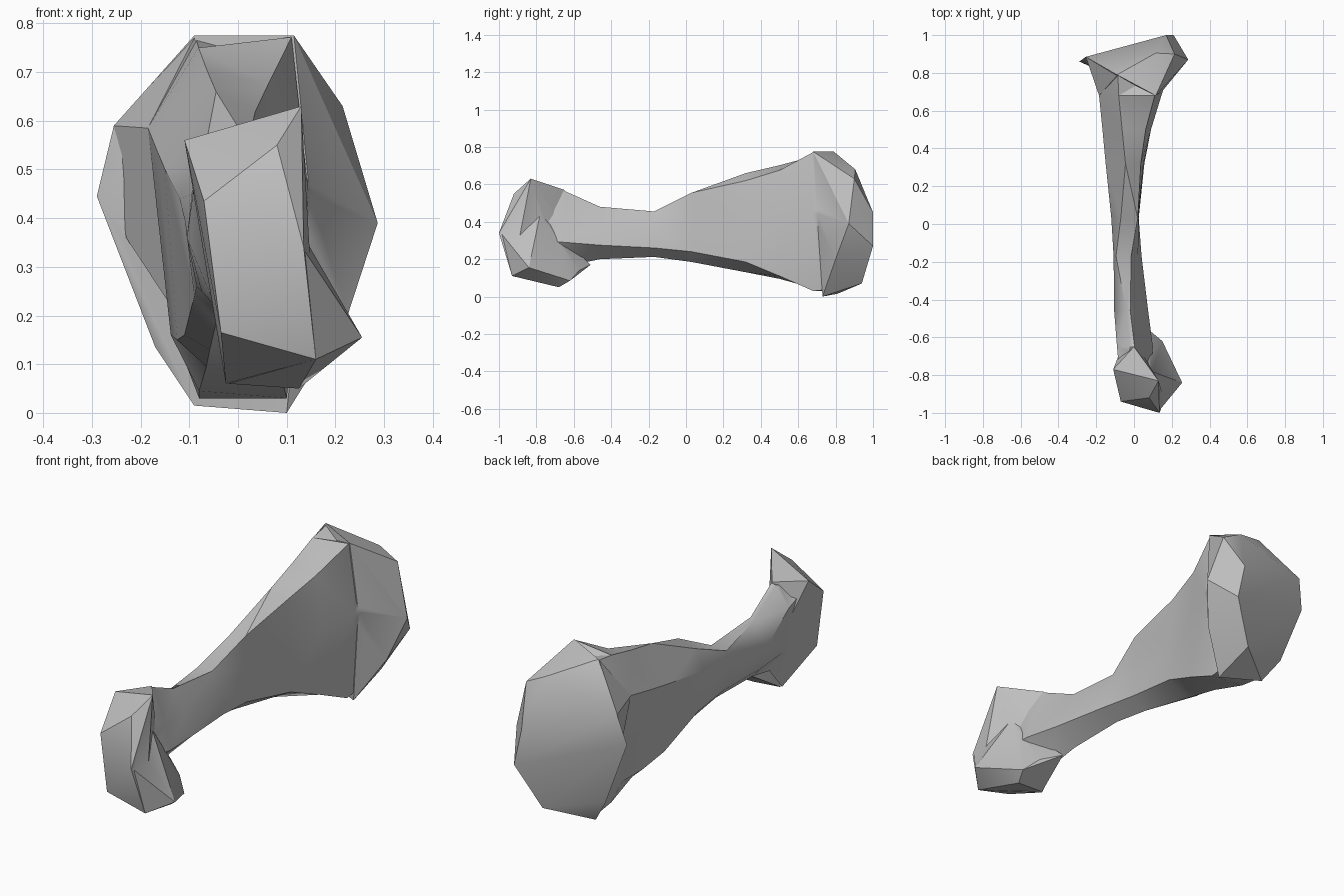
import bpy
import bmesh

default_cube = bpy.data.objects.get("Cube")
if default_cube:
    bpy.data.objects.remove(default_cube, do_unlink=True)

# One plain grey for the whole bone
GREY = (0.52, 0.52, 0.52, 1.0)
grey = bpy.data.materials.new("bone grey")
grey.use_nodes = True
grey.diffuse_color = GREY
shader = next(n for n in grey.node_tree.nodes if n.type == "BSDF_PRINCIPLED")
shader.inputs["Base Color"].default_value = GREY
shader.inputs["Roughness"].default_value = 0.8


def finish_mesh(name, bm):
    """Turn a closed bmesh into a triangulated object with outward normals."""
    bmesh.ops.triangulate(bm, faces=bm.faces[:])
    bmesh.ops.recalc_face_normals(bm, faces=bm.faces[:])
    mesh = bpy.data.meshes.new(name)
    bm.to_mesh(mesh)
    bm.free()
    mesh.materials.append(grey)
    obj = bpy.data.objects.new(name, mesh)
    bpy.context.scene.collection.objects.link(obj)
    return obj


def faceted_lump(name, corners):
    """Chiselled lump: the convex hull of a few corner points."""
    bm = bmesh.new()
    for corner in corners:
        bm.verts.new(corner)
    bmesh.ops.convex_hull(bm, input=bm.verts[:])
    loose = [v for v in bm.verts if not v.link_faces]
    bmesh.ops.delete(bm, geom=loose, context="VERTS")
    return finish_mesh(name, bm)


def lofted_shaft(name, sections):
    """Skin between cross-sections, each given as (y, [(x, z), ...])."""
    bm = bmesh.new()
    rings = []
    for y, outline in sections:
        rings.append([bm.verts.new((x, y, z)) for x, z in outline])
    for near, far in zip(rings, rings[1:]):
        count = len(near)
        for i in range(count):
            j = (i + 1) % count
            bm.faces.new((near[i], near[j], far[j], far[i]))
    bm.faces.new(rings[0])
    bm.faces.new(rings[-1][::-1])
    return finish_mesh(name, bm)


# Shaft outline order: top pair, right flank, lower right, keel, lower left, left ridge
bone = lofted_shaft("bone", [
    (-.76, [(-.04, .53), (.03, .54), (.07, .4), (.09, .3), (-.01, .16), (-.05, .25), (-.08, .5)]),
    (-.65, [(-.02, .56), (.003, .565), (.07, .4), (.1, .29), (-.02, .16), (-.06, .25), (-.09, .47)]),
    (-.46, [(-.04, .47), (-.02, .48), (.04, .38), (.075, .275), (-.03, .2), (-.075, .25), (-.105, .36)]),
    (-.17, [(-.095, .45), (-.015, .455), (.022, .36), (.04, .26), (-.04, .212), (-.085, .26), (-.108, .39)]),
    (.03, [(-.07, .53), (.02, .555), (.024, .4), (.025, .24), (-.045, .185), (-.09, .24), (-.12, .44)]),
    (.32, [(-.045, .66), (.036, .62), (.05, .4), (.055, .185), (-.058, .13), (-.11, .16), (-.15, .5)]),
    (.5, [(-.063, .702), (.062, .675), (.09, .42), (.08, .11), (-.065, .095), (-.125, .15), (-.167, .54)]),
    (.68, [(-.081, .75), (.11, .772), (.145, .45), (.1, .03), (-.08, .045), (-.138, .16), (-.185, .585)]),
    (.785, [(-.085, .765), (.1, .73), (.18, .45), (.1, .04), (-.08, .03), (-.13, .16), (-.14, .53)]),
])

# Broad rear joint
rear_joint = faceted_lump("rear_joint", [
    (-.09, .79, .775), (.115, .68, .775), (.115, .905, .68),
    (.215, .9, .63), (.287, .87, .39), (.225, .8, .2), (.1, .73, 0),
    (-.255, .885, .59), (-.29, .86, .445), (-.23, .84, .35),
    (-.17, .85, .135), (-.09, .81, .015),
    (.147, .7, .45), (.17, 1, .45), (.21, 1, .27), (.1, .94, .07),
])

# Flare from the left ridge of the shaft to the rear rim
left_flare = faceted_lump("left_flare", [
    (-.185, .68, .585), (-.255, .884, .59), (-.09, .785, .77),
    (-.138, .72, .22), (-.23, .835, .36), (-.06, .84, .3), (-.06, .8, .7),
])

# Narrow front joint
front_joint = faceted_lump("front_joint", [
    (-.07, -.94, .435), (.135, -1, .34), (.16, -.93, .11),
    (-.035, -.94, .165), (.08, -.92, .55), (.13, -.83, .63),
    (-.11, -.77, .56), (0, -.65, .57),
    (-.025, -.69, .06), (-.03, -.56, .21),
])

# Low knuckle under the front joint
front_knuckle = faceted_lump("front_knuckle", [
    (.16, -.93, .11), (.255, -.84, .155), (.15, -.62, .085),
    (.125, -.68, .05), (.132, -.99, .34), (.09, -.78, .44),
    (.09, -.57, .14), (0, -.51, .17), (-.02, -.685, .06),
])

# Fuse the joints and shaft into one closed skin
bpy.context.view_layer.objects.active = bone
for part in (rear_joint, left_flare, front_joint, front_knuckle):
    fuse = bone.modifiers.new("fuse", "BOOLEAN")
    fuse.operation = "UNION"
    fuse.solver = "EXACT"
    fuse.object = part
    bpy.ops.object.modifier_apply(modifier=fuse.name)
    bpy.data.objects.remove(part, do_unlink=True)

# Soft shading with crisp facet edges
bpy.ops.object.select_all(action="DESELECT")
bone.select_set(True)
bpy.ops.object.shade_smooth_by_angle(angle=0.5)
